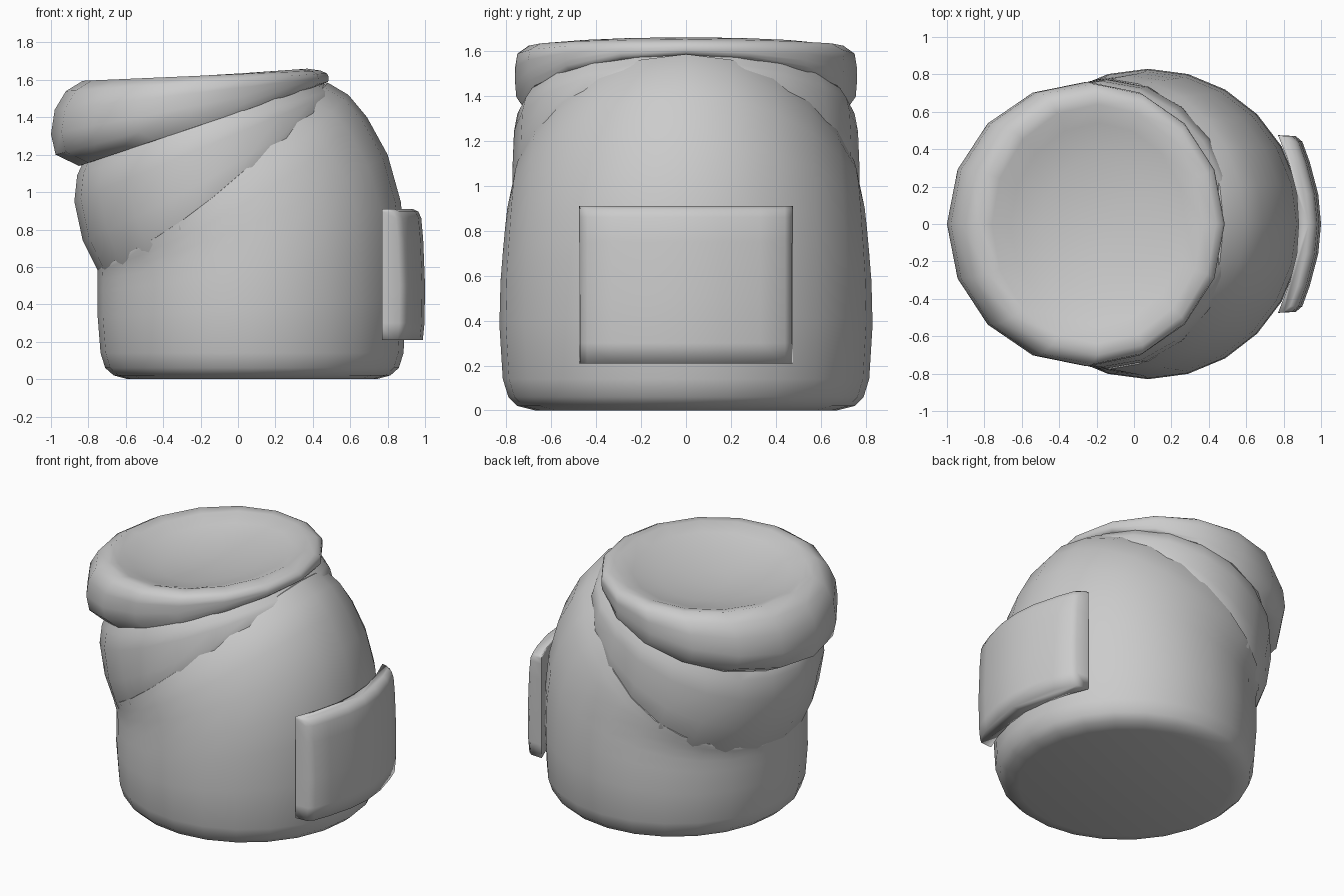
import bpy, bmesh
from math import cos, sin, pi, radians


def finish(name, loops, angle=50):
    """Skin a stack of closed loops, cap both ends, shade smooth by angle."""
    bm = bmesh.new()
    rows = [[bm.verts.new(p) for p in loop] for loop in loops]
    n = len(rows[0])
    for a, b in zip(rows, rows[1:]):
        for i in range(n):
            j = (i + 1) % n
            bm.faces.new((a[i], a[j], b[j], b[i]))
    bm.faces.new(rows[0][::-1])
    bm.faces.new(rows[-1])
    bmesh.ops.recalc_face_normals(bm, faces=bm.faces)
    me = bpy.data.meshes.new(name)
    bm.to_mesh(me)
    bm.free()
    ob = bpy.data.objects.new(name, me)
    bpy.context.collection.objects.link(ob)
    bpy.ops.object.select_all(action='DESELECT')
    ob.select_set(True)
    bpy.context.view_layer.objects.active = ob
    bpy.ops.object.shade_smooth_by_angle(angle=radians(angle))
    return ob


def tilted_ring(n, xl, zl, xr, zr, w, sag=0.0):
    """Ellipse through a left and a right point, half-width w along y, sides sagging."""
    cx, cz, ax, az = (xl + xr) / 2, (zl + zr) / 2, (xr - xl) / 2, (zr - zl) / 2
    turns = [2 * pi * i / n for i in range(n)]
    return [(cx + ax * cos(t), w * sin(t), cz + az * cos(t) - sag * sin(t) ** 2)
            for t in turns]


def tilted_stack(name, rings, n):
    return finish(name, [tilted_ring(n, *r) for r in rings])


# Body: round base leaning into a slanted opening
tilted_stack("body", [
    (-0.59, 0.00, 0.74, 0.00, 0.67),
    (-0.665, 0.02, 0.815, 0.02, 0.75),
    (-0.71, 0.06, 0.86, 0.06, 0.79),
    (-0.735, 0.14, 0.885, 0.14, 0.815),
    (-0.75, 0.33, 0.90, 0.43, 0.83),
    (-0.75, 0.47, 0.895, 0.72, 0.825, 0.02),
    (-0.75, 0.53, 0.87, 0.95, 0.815, 0.04),
    (-0.75, 0.56, 0.80, 1.20, 0.805, 0.07),
    (-0.75, 0.58, 0.69, 1.40, 0.795, 0.09),
    (-0.75, 0.595, 0.59, 1.52, 0.785, 0.11),
    (-0.74, 0.605, 0.48, 1.585, 0.775, 0.12),
    (-0.70, 0.63, 0.42, 1.56, 0.72, 0.12)], 24)

# Bulging neck between body and rim
tilted_stack("neck", [
    (-0.68, 0.48, 0.46, 1.38, 0.71, 0.12),
    (-0.75, 0.58, 0.53, 1.48, 0.77, 0.10),
    (-0.83, 0.74, 0.535, 1.51, 0.772, 0.05),
    (-0.875, 0.95, 0.52, 1.535, 0.765),
    (-0.86, 1.09, 0.50, 1.55, 0.75),
    (-0.81, 1.20, 0.46, 1.58, 0.71)], 20)

# Wedge-shaped padded rim with a shallow dish on top
tilted_stack("rim", [
    (-0.75, 1.17, 0.40, 1.56, 0.66),
    (-0.85, 1.14, 0.46, 1.58, 0.73),
    (-0.975, 1.20, 0.48, 1.59, 0.755),
    (-1.00, 1.31, 0.485, 1.60, 0.76),
    (-0.98, 1.44, 0.485, 1.615, 0.76),
    (-0.92, 1.54, 0.475, 1.635, 0.75),
    (-0.83, 1.595, 0.44, 1.65, 0.70),
    (-0.76, 1.58, 0.37, 1.66, 0.64),
    (-0.66, 1.545, 0.28, 1.625, 0.54),
    (-0.50, 1.515, 0.12, 1.575, 0.36),
    (-0.30, 1.51, -0.10, 1.53, 0.12)], 16)


def pad_loop(z, inset):
    """Curved plan outline of the pad; inset pulls the outer face inward."""
    inner = [(0.77, 0.475), (0.83, 0.32), (0.87, 0.16), (0.88, 0.0)]
    outer = [(1.0, 0.0), (0.985, 0.16), (0.94, 0.33), (0.90, 0.44), (0.865, 0.47)]
    half = inner[::-1] + [(x - inset, y) for x, y in outer[::-1]]
    return [(x, y, z) for x, y in half] + [(x, -y, z) for x, y in half[-2:0:-1]]


# Pad wrapped around the right side of the body
finish("side_pad", [pad_loop(z, d) for z, d in (
    (0.21, 0.012), (0.30, 0.003), (0.50, 0.0), (0.75, 0.01),
    (0.86, 0.02), (0.895, 0.035), (0.91, 0.065))], 95)
